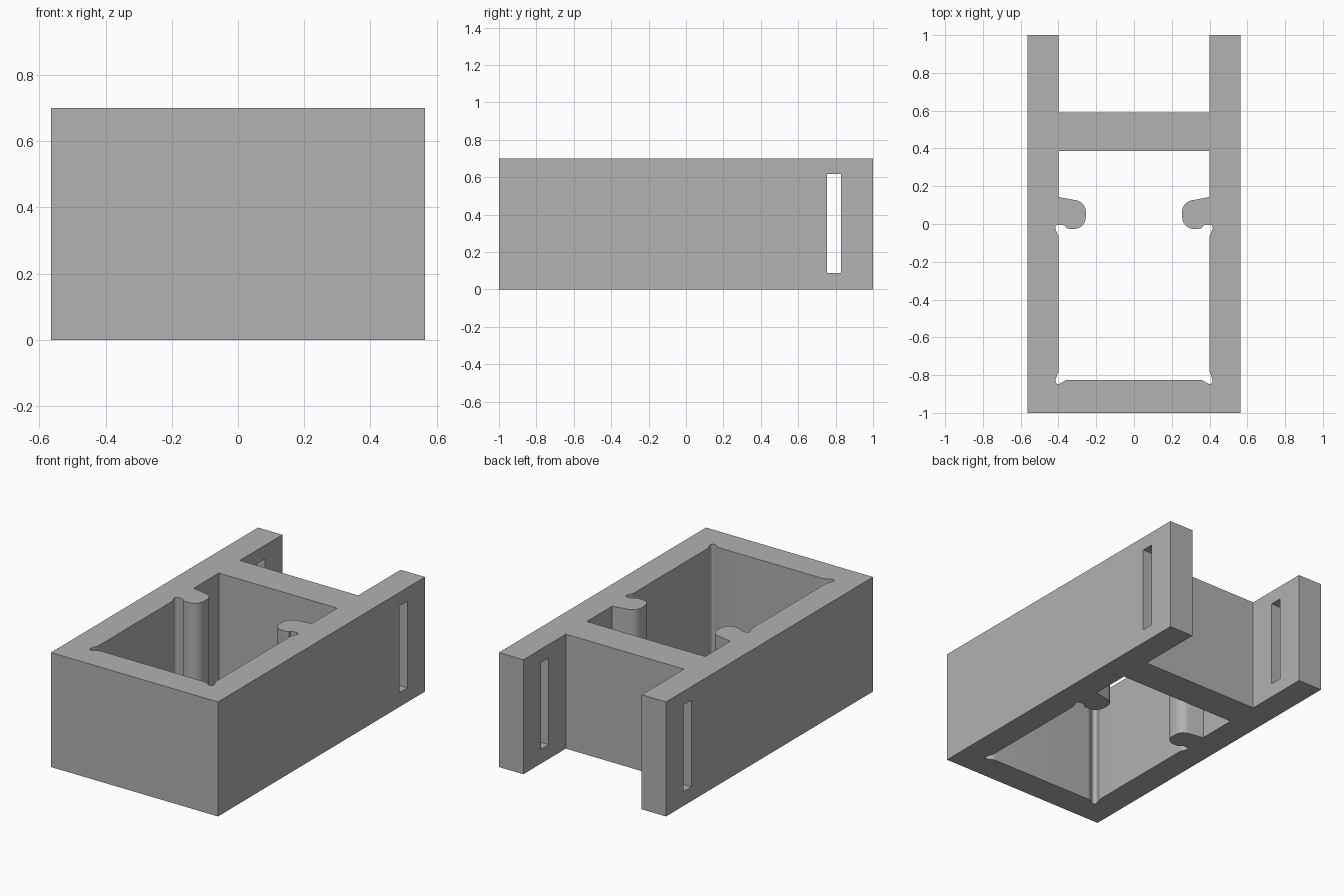
import bpy, bmesh
from math import radians, cos, sin

HEIGHT = 0.70

cube = bpy.data.objects.get("Cube")
if cube:
    bpy.data.objects.remove(cube, do_unlink=True)

grey = bpy.data.materials.new("plain grey")
grey.use_nodes = True
colour = (0.445, 0.445, 0.445, 1)
grey.diffuse_color = colour
grey.node_tree.nodes["Principled BSDF"].inputs["Base Color"].default_value = colour


def prism(name, outline, z0, z1):
    """Extrude a plan outline between two heights."""
    bm = bmesh.new()
    face = bm.faces.new([bm.verts.new((x, y, z0)) for x, y in outline])
    top = bmesh.ops.extrude_face_region(bm, geom=[face])["geom"]
    moved = [v for v in top if isinstance(v, bmesh.types.BMVert)]
    bmesh.ops.translate(bm, verts=moved, vec=(0, 0, z1 - z0))
    bmesh.ops.recalc_face_normals(bm, faces=bm.faces)
    mesh = bpy.data.meshes.new(name)
    bm.to_mesh(mesh)
    bm.free()
    mesh.materials.append(grey)
    obj = bpy.data.objects.new(name, mesh)
    bpy.context.collection.objects.link(obj)
    return obj


def rect(x0, x1, y0, y1):
    return [(x0, y0), (x1, y0), (x1, y1), (x0, y1)]


def arc(cx, cy, r, start, end, steps=10):
    angles = [radians(start + (end - start) * i / steps) for i in range(steps + 1)]
    return [(cx + r * cos(a), cy + r * sin(a)) for a in angles]


def cut(body, cutter):
    cutter.hide_render = True
    mod = body.modifiers.new(cutter.name, "BOOLEAN")
    mod.operation, mod.solver, mod.object = "DIFFERENCE", "EXACT", cutter
    bpy.context.view_layer.objects.active = body
    bpy.ops.object.modifier_apply(modifier=mod.name)
    bpy.data.objects.remove(cutter, do_unlink=True)


# Cavity outline, left half: back corner, hook, reliefs, front wall
half = [(0.40, 0.387), (0.40, 0.143)]
half += arc(0.315, 0.066, 0.06, 100, 180)
half += arc(0.318, 0.037, 0.063, 180, 270)
half += arc(0.336, 0.022, 0.048, 275, 300, 4)
half += arc(0.384, -0.048, 0.043, 118, 95, 4)
half += arc(0.401, -0.020, 0.016, 90, -30)
half += arc(0.445, -0.072, 0.045, 148, 180, 5)
half += arc(0.445, -0.775, 0.045, 180, 212, 5)
half += arc(0.401, -0.831, 0.016, 30, -110)
half += arc(0.345, -0.875, 0.05, 50, 90, 6)
cavity = half + [(-x, y) for x, y in reversed(half)]

# Solid frame with its openings
body = prism("frame", rect(-0.565, 0.565, -1, 1), 0, HEIGHT)
cut(body, prism("cavity_cutter", cavity, -0.1, HEIGHT + 0.1))
cut(body, prism("rear_gap_cutter", rect(-0.40, 0.40, 0.59, 1.2), -0.1, HEIGHT + 0.1))
cut(body, prism("slot_cutter", rect(-0.8, 0.8, 0.755, 0.83), 0.087, 0.617))

bpy.ops.object.select_all(action="DESELECT")
body.select_set(True)
bpy.context.view_layer.objects.active = body
bpy.ops.object.shade_smooth_by_angle(angle=radians(30))
